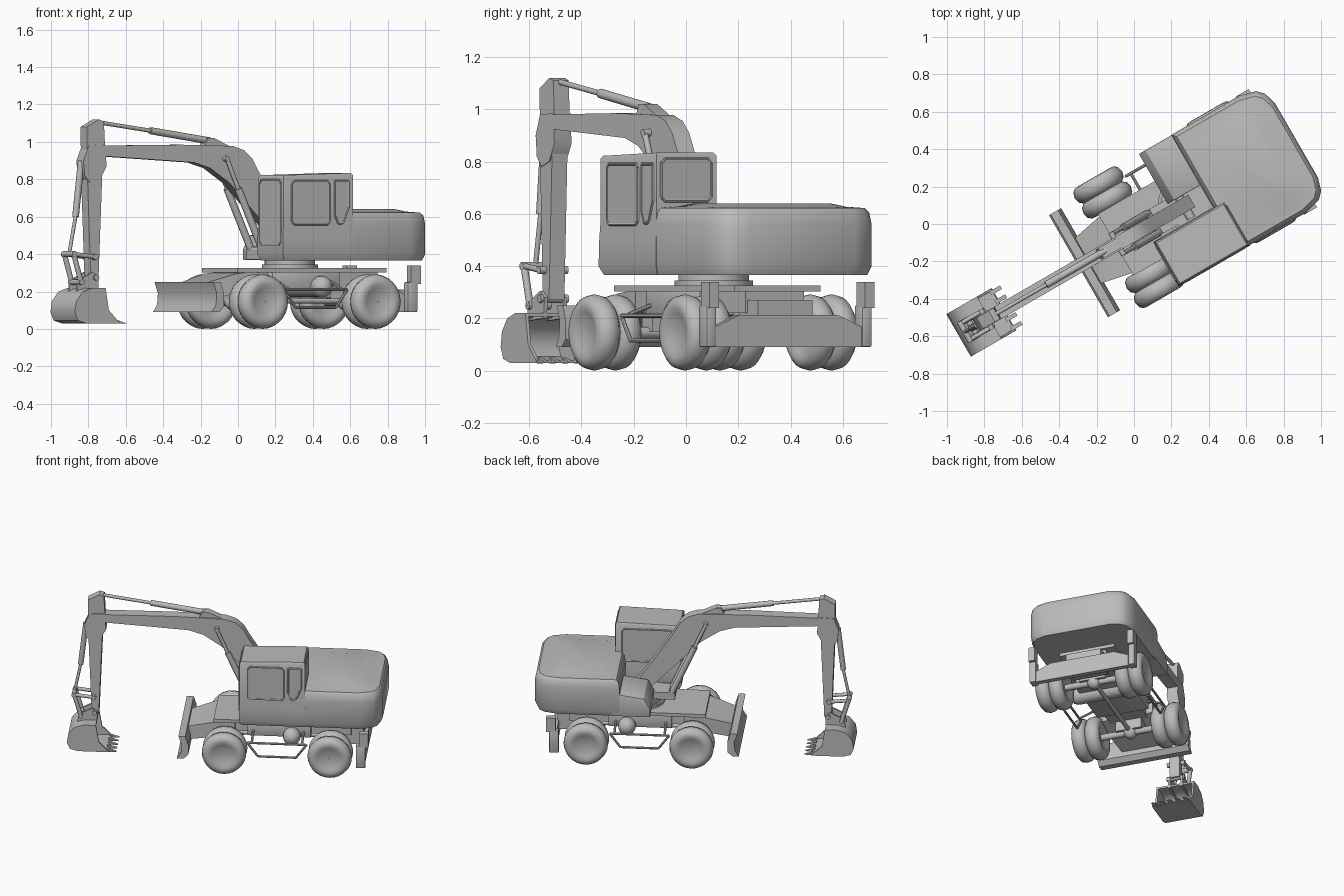
import bpy, bmesh, math
from mathutils import Matrix, Vector

cube = bpy.data.objects.get("Cube")
if cube:
    bpy.data.objects.remove(cube, do_unlink=True)

grey = bpy.data.materials.new("plain_grey")
grey.use_nodes = True
GREY = (0.5, 0.5, 0.5, 1)
grey.diffuse_color = GREY
grey.node_tree.nodes["Principled BSDF"].inputs["Base Color"].default_value = GREY

# Parts are built along x (boom towards -x), then the whole machine is turned
PLACE = Matrix.Rotation(math.radians(30), 4, "Z") @ Matrix.Translation((0, -0.047, 0))
parts = []


def finish(name, bm):
    bmesh.ops.recalc_face_normals(bm, faces=bm.faces[:])
    bm.transform(PLACE)
    mesh = bpy.data.meshes.new(name)
    bm.to_mesh(mesh)
    bm.free()
    mesh.materials.append(grey)
    obj = bpy.data.objects.new(name, mesh)
    bpy.context.scene.collection.objects.link(obj)
    parts.append(obj)


def loft(name, rings, bevel=0):
    """Skin equal rings of points and cap both ends."""
    bm = bmesh.new()
    loops = [[bm.verts.new(p) for p in ring] for ring in rings]
    n = len(loops[0])
    for low, high in zip(loops, loops[1:]):
        for i in range(n):
            j = (i + 1) % n
            bm.faces.new((low[i], low[j], high[j], high[i]))
    bm.faces.new(loops[0])
    bm.faces.new(loops[-1])
    if bevel:
        bmesh.ops.recalc_face_normals(bm, faces=bm.faces[:])
        bmesh.ops.bevel(bm, geom=bm.edges[:], offset=bevel, segments=2,
                        profile=0.5, affect="EDGES")
    finish(name, bm)


def lift(axis, p, d):
    """Put a 2D point on the plane across the given axis."""
    q = list(p)
    q.insert("xyz".index(axis), d)
    return q


def prism(name, pts, a, b, axis="y", bevel=0):
    loft(name, [[lift(axis, p, d) for p in pts] for d in (a, b)], bevel)


def box(name, x, y, z, bevel=0):
    prism(name, [(x[0], y[0]), (x[1], y[0]), (x[1], y[1]), (x[0], y[1])], *z, "z", bevel)


def rods(name, segments, sides=12):
    """Straight round bars: (start, end, radius)."""
    bm = bmesh.new()
    for p, q, r in segments:
        p, q = Vector(p), Vector(q)
        turn = (q - p).to_track_quat("Z", "Y").to_matrix().to_4x4()
        bmesh.ops.create_cone(bm, cap_ends=True, segments=sides, radius1=r, radius2=r,
                              depth=(q - p).length,
                              matrix=Matrix.Translation((p + q) / 2) @ turn)
    finish(name, bm)


def ball(name, at, r):
    bm = bmesh.new()
    bmesh.ops.create_uvsphere(bm, u_segments=16, v_segments=10, radius=r,
                              matrix=Matrix.Translation(at))
    finish(name, bm)


def window(name, axis, plane, pts):
    prism(name + "_glass", pts, plane - 0.003, plane + 0.003, axis)
    ring = [lift(axis, p, plane) for p in pts]
    rods(name + "_rim", [(p, q, 0.006) for p, q in zip(ring, ring[1:] + ring[:1])], 8)


def pane(a, b, c, d, r=0.015):
    """Rectangle with cut corners."""
    return [(a + r, c), (b - r, c), (b, c + r), (b, d - r),
            (b - r, d), (a + r, d), (a, d - r), (a, c + r)]


# Wheels: twin tyres on each end of two axles
def wheel(name, u, v):
    half = [(0.03, 0.001), (0.032, 0.05), (0.041, 0.075), (0.048, 0.097),
            (0.046, 0.119), (0.03, 0.138), (0.0, 0.146)]
    profile = half + [(-t, r) for t, r in reversed(half[:-1])]
    bm = bmesh.new()
    verts = [bm.verts.new((u, v + t, 0.146 + r)) for t, r in profile]
    edges = [bm.edges.new(pair) for pair in zip(verts, verts[1:])]
    bmesh.ops.spin(bm, geom=verts + edges, axis=(0, 1, 0), cent=(u, v, 0.146),
                   steps=28, angle=math.tau)
    bmesh.ops.remove_doubles(bm, verts=bm.verts[:], dist=0.0005)
    finish(name, bm)


for end, u in (("front", -0.06), ("rear", 0.635)):
    for side, s in (("left", -1), ("right", 1)):
        wheel(f"{end}_{side}_outer_wheel", u, s * 0.323)
        wheel(f"{end}_{side}_inner_wheel", u, s * 0.23)
    rods(end + "_axle", [((u, -0.3, 0.145), (u, 0.3, 0.145), 0.022)])
    ball(end + "_differential", (u, 0, 0.145), 0.045)
    box(end + "_axle_mount", (u - 0.04, u + 0.04), (-0.09, 0.09), (0.15, 0.24))

# Chassis
box("chassis_frame", (-0.1, 0.76), (-0.13, 0.13), (0.22, 0.31))
box("chassis_deck", (-0.14, 0.78), (-0.19, 0.19), (0.302, 0.325))
box("belly_box", (0.08, 0.5), (-0.18, 0.18), (0.21, 0.305), 0.008)
rods("drive_shaft", [((-0.06, 0, 0.15), (0.63, 0, 0.15), 0.014)])
nose = []
for u, w, low, high in ((-0.31, 0.14, 0.15, 0.245), (-0.14, 0.175, 0.19, 0.295),
                        (0, 0.175, 0.23, 0.31)):
    nose.append([(u, -w, low), (u, w, low), (u, w, high), (u, -w, high)])
loft("chassis_nose", nose)
rods("turntable", [((0.293, 0, 0.32), (0.293, 0, 0.345), 0.15),
                   ((0.293, 0, 0.34), (0.293, 0, 0.375), 0.135)], 32)

# Cross tank with domed ends
rods("cross_tank", [((0.375, -0.2, 0.225), (0.375, 0.2, 0.225), 0.058)], 16)
for side, s in (("left", -1), ("right", 1)):
    ball(side + "_tank_dome", (0.375, s * 0.2, 0.225), 0.058)

# Side steps
for side, s in (("left", -1), ("right", 1)):
    v = s * 0.29
    a, b, c, d = (0.09, v, 0.21), (0.48, v, 0.21), (0.41, v, 0.115), (0.16, v, 0.115)
    path = [(a, b), (b, c), (c, d), (d, a)]
    path += [((u, s * 0.12, 0.27), (u, v, 0.21)) for u in (0.12, 0.45)]
    rods(side + "_step", [(p, q, 0.008) for p, q in path], 8)

# Dozer blade
prism("dozer_blade", [(-0.37, 0.09), (-0.345, 0.13), (-0.34, 0.19), (-0.36, 0.25),
                      (-0.315, 0.25), (-0.295, 0.19), (-0.295, 0.12), (-0.325, 0.09)],
      -0.315, 0.315)

# Rear stabiliser
prism("rear_plate", [(-0.33, 0.09), (0.33, 0.09), (0.33, 0.165), (0.22, 0.212),
                     (-0.22, 0.212), (-0.33, 0.165)], 0.83, 0.865, "x")
box("rear_bracket", (0.7, 0.84), (-0.12, 0.12), (0.15, 0.27))
for side, s in (("left", -1), ("right", 1)):
    v = sorted((s * 0.322, s * 0.365))
    box(side + "_stabiliser_leg", (0.81, 0.872), v, (0.09, 0.25), 0.006)
    box(side + "_stabiliser_head", (0.83, 0.892), v, (0.24, 0.34))

# Upper body: engine housing lofted from one outline
side = [(0.41, 0.36), (0.83, 0.36), (0.92, 0.336), (0.955, 0.3), (0.976, 0.23)]
outline = [(u, -v) for u, v in side] + side[::-1]
rings = []
for z, inset in ((0.366, 0.014), (0.4, 0), (0.56, 0), (0.605, 0.008), (0.622, 0.022),
                 (0.627, 0.08), (0.64, 0.13)):
    ku, kv = 1 - inset / 0.28, 1 - inset / 0.36
    rings.append([(0.69 + (u - 0.69) * ku, v * kv, z) for u, v in outline])
loft("engine_housing", rings)
prism("right_step_box", [(0.21, 0.368), (0.21, 0.43), (0.25, 0.5), (0.46, 0.53), (0.46, 0.368)],
      0.05, 0.358, bevel=0.004)
box("boom_slot_floor", (0.2, 0.45), (-0.1, 0.07), (0.37, 0.42))

# Cab, running down to the underside of the body
rings = []
for z, inset, tilt in ((0.366, 0.01, 0), (0.4, -0.005, 0), (0.5, -0.003, 0),
                       (0.56, 0, 0), (0.81, 0, 0.012), (0.822, 0.008, 0.012)):
    a, b, c, d = 0.046 + inset, 0.475 - inset, -0.358 + inset, -0.093 - inset
    rings.append([(a, c, z), (b, c, z + tilt), (b, d, z + tilt), (a, d, z)])
loft("cab", rings)
window("left_door_window", "y", -0.358, pane(0.1, 0.335, 0.56, 0.79))
window("left_rear_window", "y", -0.358, [(0.365, 0.79), (0.45, 0.79), (0.45, 0.65),
                                       (0.415, 0.565), (0.385, 0.565), (0.365, 0.61)])
window("right_window", "y", -0.093, pane(0.1, 0.43, 0.56, 0.79))
window("front_window", "x", 0.044, pane(-0.335, -0.115, 0.45, 0.795))
window("back_window", "x", 0.475, pane(-0.335, -0.115, 0.65, 0.81))

# Boom with its foot and cylinders
prism("boom", [(-0.9, 0.925), (-0.32, 0.89), (-0.22, 0.86), (-0.1, 0.78), (0.24, 0.43),
               (0.33, 0.47), (0.17, 0.7), (0.08, 0.84), (0.04, 0.91), (-0.01, 0.955),
               (-0.08, 0.978), (-0.4, 0.985), (-0.9, 0.98)], -0.038, 0.038)
rods("boom_foot_pin", [((0.28, -0.08, 0.46), (0.28, 0.07, 0.46), 0.025)])
for side, s in (("left", -1), ("right", 1)):
    v = s * 0.06
    top, mid, foot = (-0.13, v, 0.91), (-0.06, v, 0.75), (0.09, v, 0.42)
    rods(side + "_boom_cylinder", [(foot, mid, 0.02), (mid, top, 0.012)])
rods("boom_cylinder_pins", [((-0.13, -0.07, 0.91), (-0.13, 0.07, 0.91), 0.015),
                            ((0.09, -0.075, 0.42), (0.09, 0.075, 0.42), 0.02)])
box("boom_cylinder_base", (0.07, 0.24), (-0.075, 0.075), (0.37, 0.42))
prism("stick_cylinder_bracket", [(-0.25, 0.975), (-0.23, 1.02), (-0.19, 1.02), (-0.08, 0.97)],
      -0.03, 0.03)
rods("stick_cylinder", [((-0.2, 0, 1.005), (-0.57, 0, 1.06), 0.019),
                        ((-0.57, 0, 1.06), (-0.89, 0, 1.105), 0.011)])

# Stick
prism("stick", [(-0.98, 1.08), (-0.905, 1.12), (-0.875, 1.11), (-0.866, 0.95), (-0.885, 0.82),
                (-0.908, 0.27), (-0.955, 0.27), (-0.975, 0.78)], -0.034, 0.034)
prism("stick_gusset", [(-1.003, 0.9), (-0.97, 0.98), (-0.87, 0.985), (-0.86, 0.87),
                       (-0.9, 0.8), (-0.96, 0.78), (-0.995, 0.82)], -0.038, 0.038)
rods("bucket_cylinder", [((-0.995, 0, 0.9), (-1.03, 0, 0.6), 0.018),
                         ((-1.03, 0, 0.6), (-1.07, 0, 0.4), 0.01)])

# Bucket linkage
elbow, pivot, ear = (-1.07, 0.4), (-0.94, 0.385), (-1.025, 0.25)
hinge = (-0.935, 0.275)
bars = []
for s in (-1, 1):
    e, p, r = [(q[0], s * 0.05, q[1]) for q in (elbow, pivot, ear)]
    bars += [(e, p, 0.012), (e, r, 0.014)]
bars += [((q[0], -0.062, q[1]), (q[0], 0.062, q[1]), 0.016)
         for q in (elbow, pivot, ear, hinge)]
rods("bucket_linkage", bars)
for side, s in (("left", -1), ("right", 1)):
    prism(side + "_bucket_ear", [(-1.05, 0.19), (-1.04, 0.26), (-0.95, 0.305), (-0.915, 0.28),
                                 (-0.92, 0.2)], s * 0.036, s * 0.05)

# Bucket: bent shell, cheeks and teeth
shell = [(-0.92, 0.22), (-1.0, 0.22), (-1.06, 0.2), (-1.1, 0.15), (-1.11, 0.09),
         (-1.09, 0.045), (-1.04, 0.03), (-0.83, 0.03)]
inner = [(-0.92 + (u + 0.92) * 0.94, 0.115 + (z - 0.115) * 0.88) for u, z in shell]
prism("bucket_shell", shell + inner[::-1], -0.13, 0.13)
for side, s in (("left", -1), ("right", 1)):
    prism(side + "_bucket_cheek", shell + [(-0.9, 0.1)], s * 0.118, s * 0.131)
for i in range(5):
    v = -0.11 + i * 0.055
    prism(f"bucket_tooth_{i + 1}", [(-0.85, 0.028), (-0.785, 0.03), (-0.85, 0.05)],
          v - 0.011, v + 0.011)

# Smooth rounded surfaces, keep hard edges
bpy.ops.object.select_all(action="DESELECT")
for obj in parts:
    obj.select_set(True)
bpy.context.view_layer.objects.active = parts[0]
bpy.ops.object.shade_smooth_by_angle(angle=math.radians(36))
